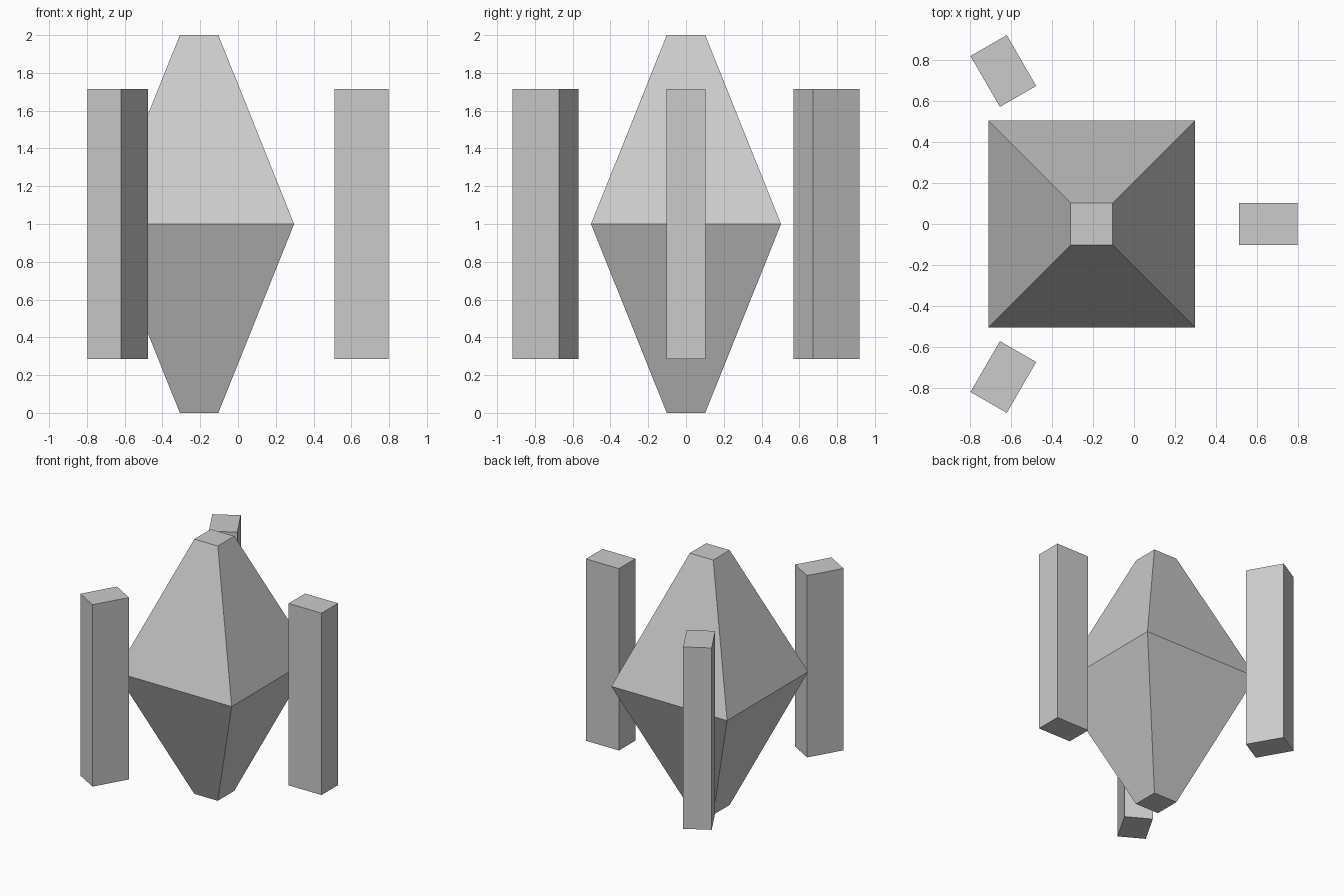
import bpy, bmesh
from math import cos, sin, pi

if "Cube" in bpy.data.objects:
    bpy.data.objects.remove(bpy.data.objects["Cube"])

AXIS_X = -0.206      # shared axis of the core and the ring of pillars


def add_object(name, bm):
    bmesh.ops.recalc_face_normals(bm, faces=bm.faces)
    mesh = bpy.data.meshes.new(name)
    bm.to_mesh(mesh)
    bm.free()
    obj = bpy.data.objects.new(name, mesh)
    bpy.context.collection.objects.link(obj)
    return obj


# Core: square sections lofted into a blunt-tipped double pyramid
bm = bmesh.new()
rings = []
for half, z in [(0.102, 0), (0.503, 1), (0.102, 2)]:
    rings.append([bm.verts.new((sx * half, sy * half, z))
                  for sx, sy in [(-1, -1), (1, -1), (1, 1), (-1, 1)]])
for low, high in zip(rings, rings[1:]):
    for i in range(4):
        j = (i + 1) % 4
        bm.faces.new((low[i], low[j], high[j], high[i]))
bm.faces.new(rings[0])
bm.faces.new(rings[-1])
core = add_object("crystal_core", bm)
core.location.x = AXIS_X

# Three pillars spaced evenly around the core
RADIUS = 0.86
for n, name in enumerate(["right_pillar", "back_left_pillar", "front_left_pillar"]):
    angle = n * 2 * pi / 3
    bm = bmesh.new()
    bmesh.ops.create_cube(bm, size=1)
    bmesh.ops.scale(bm, vec=(0.286, 0.204, 1.428), verts=bm.verts)
    pillar = add_object(name, bm)
    pillar.location = (AXIS_X + RADIUS * cos(angle), RADIUS * sin(angle), 1)
    pillar.rotation_euler.z = angle
